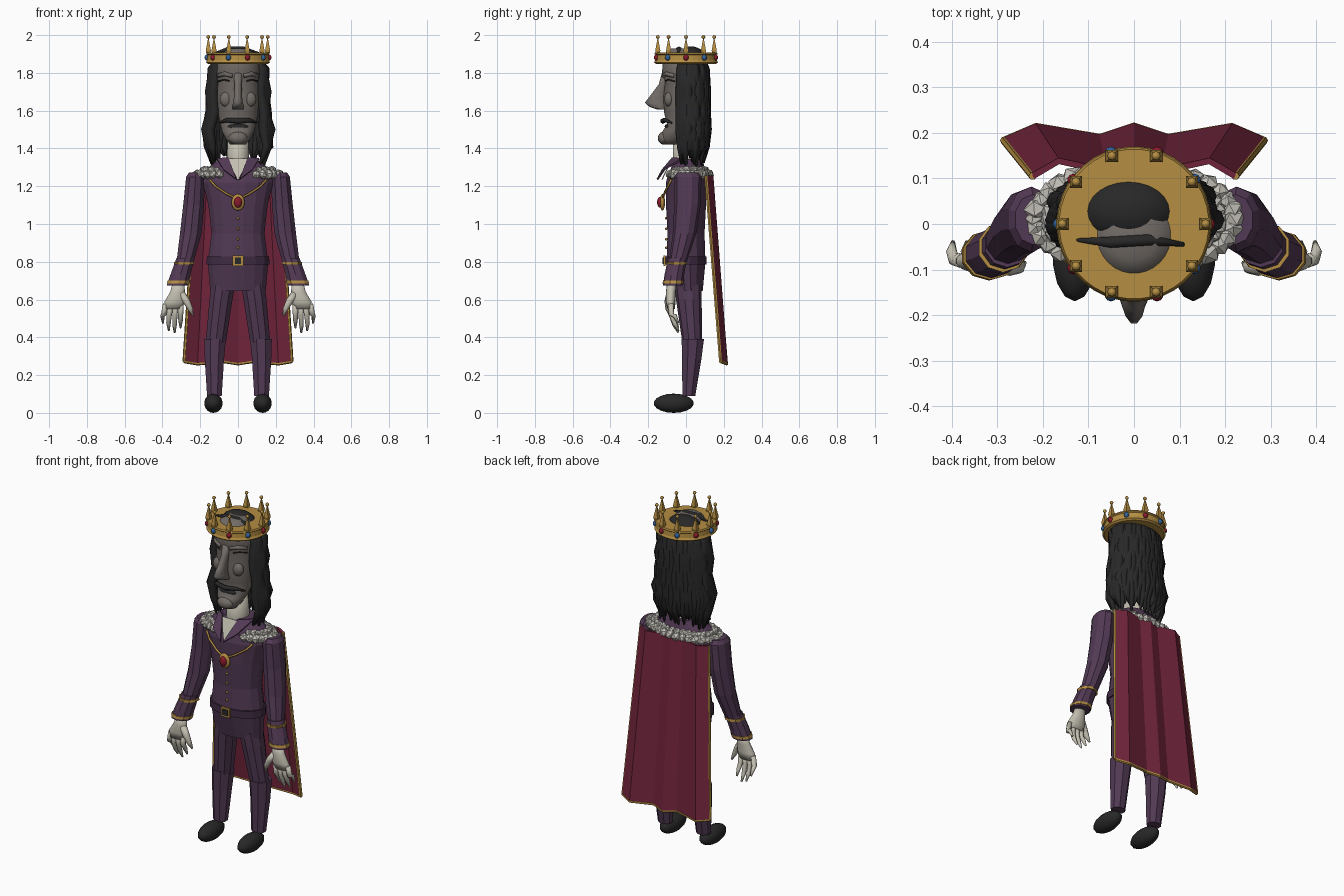
import bpy, bmesh, math, random
from mathutils import Vector, Matrix

random.seed(4)
if "Cube" in bpy.data.objects:
    bpy.data.objects.remove(bpy.data.objects["Cube"])


def material(name, *rgb):
    m = bpy.data.materials.new(name)
    m.use_nodes = True
    m.diffuse_color = (*rgb, 1)
    m.node_tree.nodes["Principled BSDF"].inputs["Base Color"].default_value = (*rgb, 1)
    return m


GOLD = material("gold", .46, .27, .055)
PURPLE = material("purple cloth", .085, .042, .09)
DARK = material("dark purple", .05, .024, .055)
RED = material("crimson cloth", .17, .018, .045)
FACE = material("grey skin", .17, .15, .135)
SKIN = material("pale skin", .55, .52, .44)
RUFF = material("ruff white", .55, .53, .48)
BLACK = material("black", .02, .021, .02)
RUBY = material("ruby", .25, .01, .025)
BLUE = material("sapphire", .03, .12, .32)
SIDES = ((1, "left"), (-1, "right"))


def finish(bm, name, mat, smooth=False):
    bmesh.ops.recalc_face_normals(bm, faces=bm.faces)
    for f in bm.faces:
        f.smooth = smooth
    me = bpy.data.meshes.new(name)
    bm.to_mesh(me)
    bm.free()
    me.materials.append(mat)
    ob = bpy.data.objects.new(name, me)
    bpy.context.collection.objects.link(ob)
    return ob


def skin_rings(bm, rings):
    rows = [[bm.verts.new(p) for p in r] for r in rings]
    n = len(rows[0])
    for a, b in zip(rows, rows[1:]):
        for i in range(n):
            bm.faces.new((a[i], a[(i + 1) % n], b[(i + 1) % n], b[i]))
    bm.faces.new(rows[0])
    bm.faces.new(rows[-1])


def loft(name, rings, mat, n=8, smooth=False, s=1):
    """Stack of level ellipses, each (x, y, z, rx, ry)."""
    bm = bmesh.new()
    ang = [(i + .5) * math.tau / n for i in range(n)]
    skin_rings(bm, [[(s * x + rx * math.cos(a), y + ry * math.sin(a), z) for a in ang]
                    for x, y, z, rx, ry in rings])
    return finish(bm, name, mat, smooth)


def add_tube(bm, pts, radii, n):
    pts = [Vector(p) for p in pts]
    rings = []
    for i, p in enumerate(pts):
        t = (pts[min(i + 1, len(pts) - 1)] - pts[max(i - 1, 0)]).normalized()
        u = t.cross(Vector((0, 1, 0)) if abs(t.y) < .9 else Vector((1, 0, 0))).normalized()
        v = t.cross(u)
        r = radii[i] if isinstance(radii, (list, tuple)) else radii
        rings.append([p + r * (u * math.cos(k * math.tau / n) + v * math.sin(k * math.tau / n))
                      for k in range(n)])
    skin_rings(bm, rings)


def tube(name, pts, radii, mat, n=6, smooth=True):
    bm = bmesh.new()
    add_tube(bm, pts, radii, n)
    return finish(bm, name, mat, smooth)


def ball(name, loc, size, mat, seg=16, smooth=True):
    bm = bmesh.new()
    bmesh.ops.create_uvsphere(bm, u_segments=seg, v_segments=seg // 2 + 2, radius=1,
                              matrix=Matrix.Translation(loc) @ Matrix.Diagonal((*size, 1)))
    return finish(bm, name, mat, smooth)


def plate(name, rows, mat, thick):
    """Grid of points joined into a thin sheet."""
    bm = bmesh.new()
    g = [[bm.verts.new(p) for p in r] for r in rows]
    for a, b in zip(g, g[1:]):
        for i in range(len(a) - 1):
            bm.faces.new((a[i], a[i + 1], b[i + 1], b[i]))
    ob = finish(bm, name, mat)
    mod = ob.modifiers.new("thickness", "SOLIDIFY")
    mod.thickness = thick
    mod.offset = 0
    return ob


# Head: (height, front, back, half width)
profile = [(1.42, -.115, -.04, .04), (1.45, -.143, 0, .065), (1.49, -.125, .02, .085),
           (1.53, -.1, .04, .096), (1.58, -.115, .06, .105), (1.66, -.122, .09, .113),
           (1.75, -.112, .1, .115), (1.8, -.127, .1, .117), (1.86, -.125, .09, .113),
           (1.905, -.112, .06, .085), (1.93, -.08, .03, .05)]
loft("head", [(0, (f + b) / 2, z, w, (b - f) / 2) for z, f, b, w in profile], FACE, 28, True)
loft("nose", [(0, -.125, 1.605, .03, .025), (0, -.15, 1.62, .034, .045), (0, -.16, 1.643, .026, .06),
              (0, -.145, 1.68, .022, .045), (0, -.12, 1.74, .02, .025), (0, -.11, 1.8, .024, .018)],
     FACE, 12, True)
ball("chin", (0, -.115, 1.455), (.05, .034, .035), FACE)
ball("mouth", (0, -.095, 1.515), (.055, .018, .015), BLACK)
tube("moustache", [(-.1, -.075, 1.535), (-.06, -.11, 1.55), (0, -.122, 1.545), (.06, -.11, 1.55), (.1, -.075, 1.535)],
     [.004, .012, .015, .012, .004], BLACK)
for s, side in SIDES:
    ball(side + "_cheek", (s * .062, -.09, 1.66), (.035, .025, .04), FACE)
    tube(side + "_eyelash", [(s * .045, -.108, 1.757), (s * .075, -.095, 1.765), (s * .103, -.06, 1.755)], .004, BLACK)
    tube(side + "_brow", [(s * .03, -.12, 1.785), (s * .07, -.104, 1.795), (s * .105, -.065, 1.785)], .012, FACE)
loft("neck", [(0, .01, 1.2, .07, .08), (0, 0, 1.34, .06, .07), (0, -.01, 1.48, .055, .062)], SKIN, 16, True)

# Hair: cap, front lock and long hanging strands
ball("hair_cap", (-.012, .028, 1.875), (.105, .075, .065), BLACK, 24)
tube("hair_lock", [(-.125, -.035, 1.905), (-.05, -.04, 1.925), (.03, -.035, 1.925), (.11, -.045, 1.905)],
     [.004, .014, .014, .005], BLACK)
bm = bmesh.new()
COUNT = 30
for i in range(COUNT):
    th = math.radians(-28 + 236 * i / (COUNT - 1))
    c, d = math.cos(th), math.sin(th)
    tip = random.uniform(1.28, 1.37)
    wave = random.uniform(-.012, .012)
    path = [(.1, .07, 1.885), (.135, .085, 1.82), (.143, .09, 1.7), (.145, .09, 1.6),
            (.165, .095, 1.5), (.16, .09, 1.41), (.135, .08, tip)]
    pts = [(rx * c + wave * (-1) ** k, .015 + ry * d, z) for k, (rx, ry, z) in enumerate(path)]
    add_tube(bm, pts, [.015, .026, .028, .027, .027, .021, .004], 8)
finish(bm, "hair_strands", BLACK, True)

# Crown with ten spikes and alternating jewels
loft("crown_band", [(0, 0, 1.848, .16, .16), (0, 0, 1.856, .17, .17), (0, 0, 1.868, .164, .164),
                    (0, 0, 1.895, .162, .162), (0, 0, 1.9, .168, .168), (0, 0, 1.908, .164, .164)], GOLD, 40)
for i in range(10):
    a = i * math.tau / 10
    x, y = .157 * math.cos(a), .157 * math.sin(a)
    loft("crown_spike", [(x, y, 1.9, .014, .014), (x, y, 1.918, .019, .019), (x, y, 1.98, .003, .003)], GOLD, 4)
    ball("spike_tip", (x, y, 1.99), (.01, .01, .01), GOLD, 8)
    ball("crown_jewel", (x * 1.045, y * 1.045, 1.881), (.014, .014, .016), BLUE if i % 2 else RUBY, 10)

# Tunic, mantle and open collar
loft("tunic", [(0, .01, .645, .15, .08), (0, 0, .8, .163, .105), (0, 0, .95, .143, .1),
               (0, 0, 1.1, .16, .108), (0, 0, 1.22, .19, .108), (0, .005, 1.27, .18, .1)], PURPLE, 16)
loft("mantle", [(0, .008, 1.25, .215, .105), (0, .01, 1.285, .18, .095), (0, .012, 1.345, .1, .075)], PURPLE, 16)
plate("chest_opening", [[(-.055, -.075, 1.345), (.055, -.075, 1.345)], [(-.004, -.127, 1.235), (.004, -.127, 1.235)]],
      SKIN, .006)
for s, side in SIDES:
    plate(side + "_collar", [[(s * .05, -.07, 1.35), (s * .112, -.015, 1.345)],
                             [(s * .008, -.152, 1.235), (s * .075, -.125, 1.285)]], PURPLE, .01)

# Ruff: two rows of faceted tufts, open at the front
bm = bmesh.new()
for rx, ry, z, r in ((.218, .108, 1.263, .027), (.185, .092, 1.285, .022)):
    for i in range(34):
        a = i * math.tau / 34
        x, y = rx * math.cos(a), .012 + ry * math.sin(a)
        if y > 0 or abs(x) > .085:
            spin = Matrix.Rotation(random.uniform(0, 3), 4, (x, y, .3))
            bmesh.ops.create_icosphere(bm, subdivisions=1, radius=r * random.uniform(.85, 1.1),
                                       matrix=Matrix.Translation((x, y, z)) @ spin)
finish(bm, "ruff", RUFF)

# Necklace, buttons and belt
half = [(.15, -.078, 1.235), (.12, -.096, 1.2), (.06, -.115, 1.16), (0, -.126, 1.13)]
tube("necklace", half + [(-x, y, z) for x, y, z in half[-2::-1]], .006, GOLD)
ball("pendant", (0, -.125, 1.115), (.035, .014, .044), GOLD)
ball("pendant_jewel", (0, -.138, 1.115), (.021, .015, .029), RUBY)
for z in (1.03, .975, .92, .875):
    ball("button", (0, -.104, z), (.007, .007, .007), GOLD, 8)
loft("belt", [(0, 0, .785, .17, .112), (0, 0, .828, .168, .111)], DARK, 16)
for name, w, y, mat in (("buckle", .028, -.114, GOLD), ("buckle_centre", .017, -.119, BLACK)):
    plate(name, [[(-w, y, .806 - w), (w, y, .806 - w)], [(-w, y, .806 + w), (w, y, .806 + w)]], mat, .009)

# Limbs
for s, side in SIDES:
    loft(side + "_sleeve", [(.222, .01, 1.272, .04, .055), (.225, .01, 1.25, .052, .072), (.235, .008, 1.1, .058, .07),
                            (.25, -.008, .95, .06, .062), (.282, -.045, .79, .047, .046)], PURPLE, 10, s=s)
    loft(side + "_cuff", [(.278, -.045, .82, .05, .05), (.305, -.062, .73, .056, .052), (.32, -.07, .675, .06, .052)],
         PURPLE, 10, s=s)
    loft(side + "_upper_band", [(.284, -.049, .785, .056, .055), (.287, -.051, .8, .056, .055)], GOLD, 10, s=s)
    loft(side + "_lower_band", [(.318, -.069, .685, .062, .055), (.314, -.067, .7, .062, .055)], GOLD, 10, s=s)

    # Hand with four fingers and a thumb
    loft(side + "_palm", [(.315, -.075, .69, .032, .025), (.32, -.08, .64, .04, .026),
                          (.335, -.082, .59, .055, .026), (.345, -.078, .55, .05, .02)], SKIN, 14, True, s)
    for i, low in enumerate((.45, .425, .435, .475)):
        x = .304 + .026 * i
        tube(f"{side}_finger", [(s * x, -.08, .575), (s * (x + .004 * i), -.078, .52),
                                (s * (x + .006 * i), -.06, low + .04), (s * (x + .005 * i), -.04, low)],
             [.016, .014, .012, .005], SKIN, 8)
    tube(side + "_thumb", [(s * .3, -.085, .63), (s * .272, -.095, .59), (s * .252, -.095, .55), (s * .24, -.085, .515)],
         [.02, .019, .014, .005], SKIN, 8)

    loft(side + "_thigh", [(.078, .01, .68, .066, .072), (.09, .015, .6, .064, .068), (.118, .033, .37, .056, .052)],
         PURPLE, 10, s=s)
    loft(side + "_shin", [(.122, .036, .39, .062, .064), (.125, .03, .28, .055, .055), (.125, .015, .09, .042, .037)],
         PURPLE, 8, s=s)
    ball(side + "_shoe", (s * .13, -.065, .051), (.05, .106, .051), BLACK, 14)

# Pleated cape with gold edging
top = [(0, .132), (.06, .115), (.165, .138), (.222, .105)]
low = [(0, .215), (.075, .19), (.215, .214), (.285, .183)]
rows = []
for prof, z, dip in ((top, 1.255, 0), (low, .26, .012)):
    right = [(x, y, z + dip * (i % 2)) for i, (x, y) in enumerate(prof)]
    rows.append([(-x, y, h) for x, y, h in right[:0:-1]] + right)
plate("cape", rows, RED, .014)
tube("cape_hem", rows[1], .009, GOLD, smooth=False)
for k, side in ((-1, "left"), (0, "right")):
    tube(side + "_cape_trim", [rows[0][k], rows[1][k]], .009, GOLD, smooth=False)
